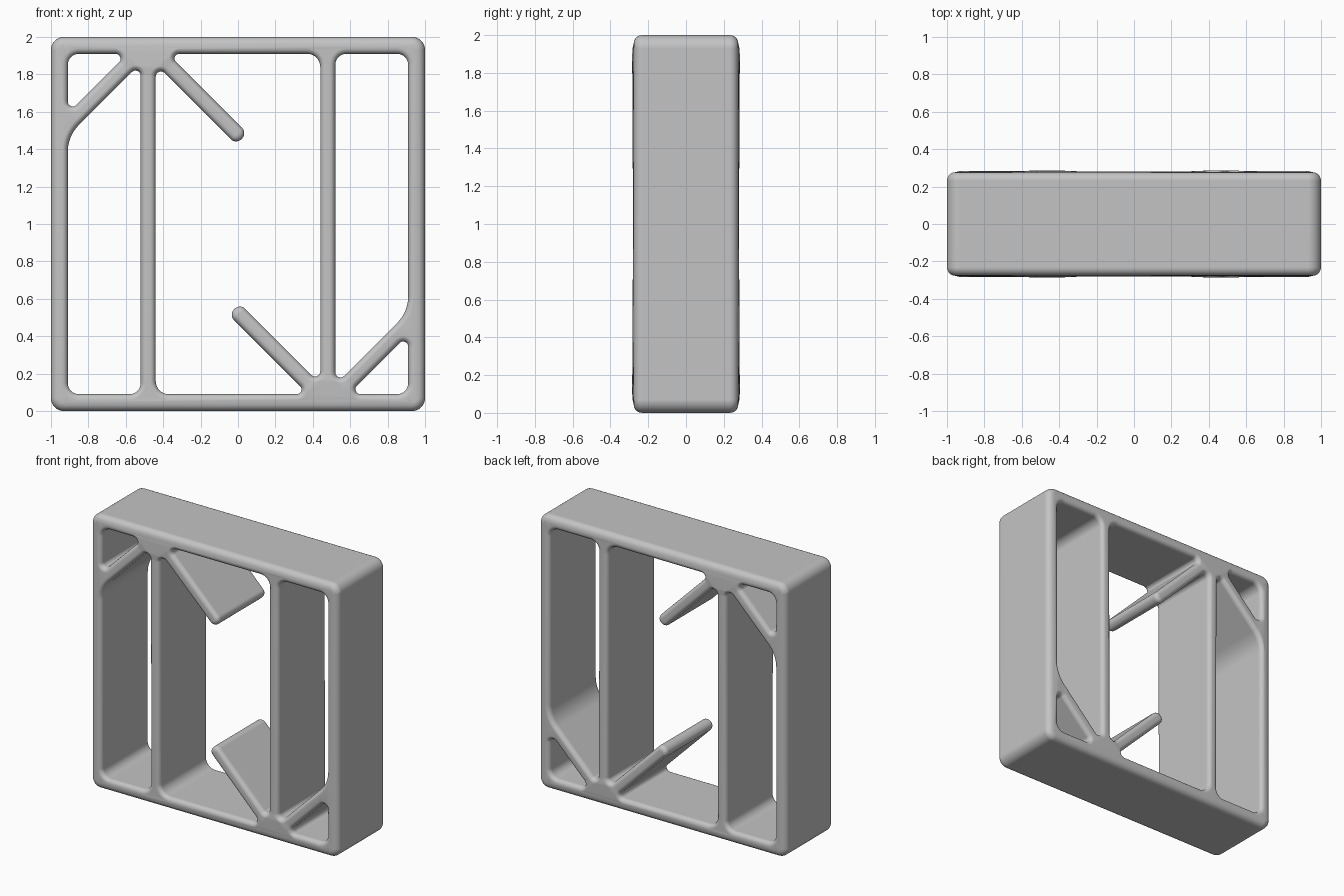
import bpy, bmesh, math
from mathutils import Vector, Matrix

cube = bpy.data.objects.get("Cube")
if cube:
    bpy.data.objects.remove(cube, do_unlink=True)

HALF_DEPTH = 0.277
ARC, STEPS = 8, 5      # segments per rounded corner and per edge rounding


def half_turn(corners):
    """Rotate corners (x, z, radius) half a turn about the panel centre."""
    return [(-x, 2 - z, r) for x, z, r in corners]


def outline(corners, shift):
    """Round a counterclockwise polygon, moved outward by shift."""
    points = []
    for i, (x, z, r) in enumerate(corners):
        p = Vector((x, z))
        before = Vector(corners[i - 1][:2])
        after = Vector(corners[(i + 1) % len(corners)][:2])
        d1, d2 = (p - before).normalized(), (after - p).normalized()
        n1, n2 = Vector((d1.y, -d1.x)), Vector((d2.y, -d2.x))
        turn = math.atan2(d1.x * d2.y - d1.y * d2.x, d1.dot(d2))
        side = math.copysign(1, turn)
        radius = max(r + side * shift, 0.002)
        corner = p + (n1 + n2) * shift / (1 + n1.dot(n2))
        centre = corner - d1 * radius * math.tan(abs(turn) / 2) - n1 * side * radius
        for k in range(ARC + 1):
            spin = Matrix.Rotation(turn * k / ARC, 2)
            points.append(centre + spin @ (n1 * side * radius))
    return points


# Outer edge and the openings that leave walls, posts, braces and fins
outer = [(-1, 0, 0.07), (1, 0, 0.07), (1, 2, 0.07), (-1, 2, 0.07)]
corner_opening = [(-0.91, 1.91, 0.06), (-0.91, 1.59, 0.027), (-0.59, 1.91, 0.027)]
side_opening = [(-0.91, 0.09, 0.06), (-0.52, 0.09, 0.06),
                (-0.52, 1.86, 0.028), (-0.91, 1.47, 0.2)]
half_centre = [(-0.44, 0.09, 0.07), (0.375, 0.09, 0.025), (-0.05, 0.515, 0.04),
               (0.01, 0.575, 0.04), (0.44, 0.145, 0.028)]
openings = [corner_opening, half_turn(corner_opening),
            side_opening, half_turn(side_opening),
            half_centre + half_turn(half_centre)]

# Slight swelling where the members meet
swells = [(-0.47, 1.9, 0.013), (-0.95, 1.53, 0.008)]
swells += half_turn([(x, z, h) for x, z, h in swells])


def swell(p):
    return sum(h * math.exp(-((p - Vector((x, z))).length / 0.14) ** 2)
               for x, z, h in swells)


bm = bmesh.new()
caps = {-1: [], 1: []}


def add_wall(corners, bevel, direction):
    """Loft one outline through the depth with rounded front and back edges."""
    rings = []
    for face in (-1, 1):
        for k in range(STEPS + 1):
            step = STEPS - k if face < 0 else k
            a = math.pi / 2 * step / STEPS
            depth = HALF_DEPTH - bevel * (1 - math.sin(a))
            pts = outline(corners, direction * bevel * (1 - math.cos(a)))
            rings.append([bm.verts.new((p.x, face * (depth + swell(p) * math.sin(a)), p.y))
                          for p in pts])
    n = len(rings[0])
    for low, high in zip(rings, rings[1:]):
        for i in range(n):
            j = (i + 1) % n
            bm.faces.new((low[i], low[j], high[j], high[i]))
    for face, ring in ((-1, rings[0]), (1, rings[-1])):
        caps[face] += [bm.edges.get((ring[i], ring[(i + 1) % n])) for i in range(n)]


add_wall(outer, 0.045, -1)
for opening in openings:
    add_wall(opening, 0.03, 1)

# Front and back faces
for edges in caps.values():
    bmesh.ops.triangle_fill(bm, use_beauty=True, use_dissolve=False, edges=edges)
bmesh.ops.recalc_face_normals(bm, faces=bm.faces)

mesh = bpy.data.meshes.new("braced_frame")
bm.to_mesh(mesh)
bm.free()
frame = bpy.data.objects.new("braced_frame", mesh)
bpy.context.collection.objects.link(frame)

# Plain grey
grey = bpy.data.materials.new("light_grey")
grey.use_nodes = True
colour = (0.55, 0.55, 0.55, 1)
grey.diffuse_color = colour
grey.node_tree.nodes["Principled BSDF"].inputs["Base Color"].default_value = colour
mesh.materials.append(grey)

# Smooth shading with flat broad faces
bpy.ops.object.select_all(action="DESELECT")
frame.select_set(True)
bpy.context.view_layer.objects.active = frame
bpy.ops.object.shade_smooth_by_angle(angle=math.radians(40))
frame.modifiers.new("even_normals", "WEIGHTED_NORMAL").keep_sharp = True
